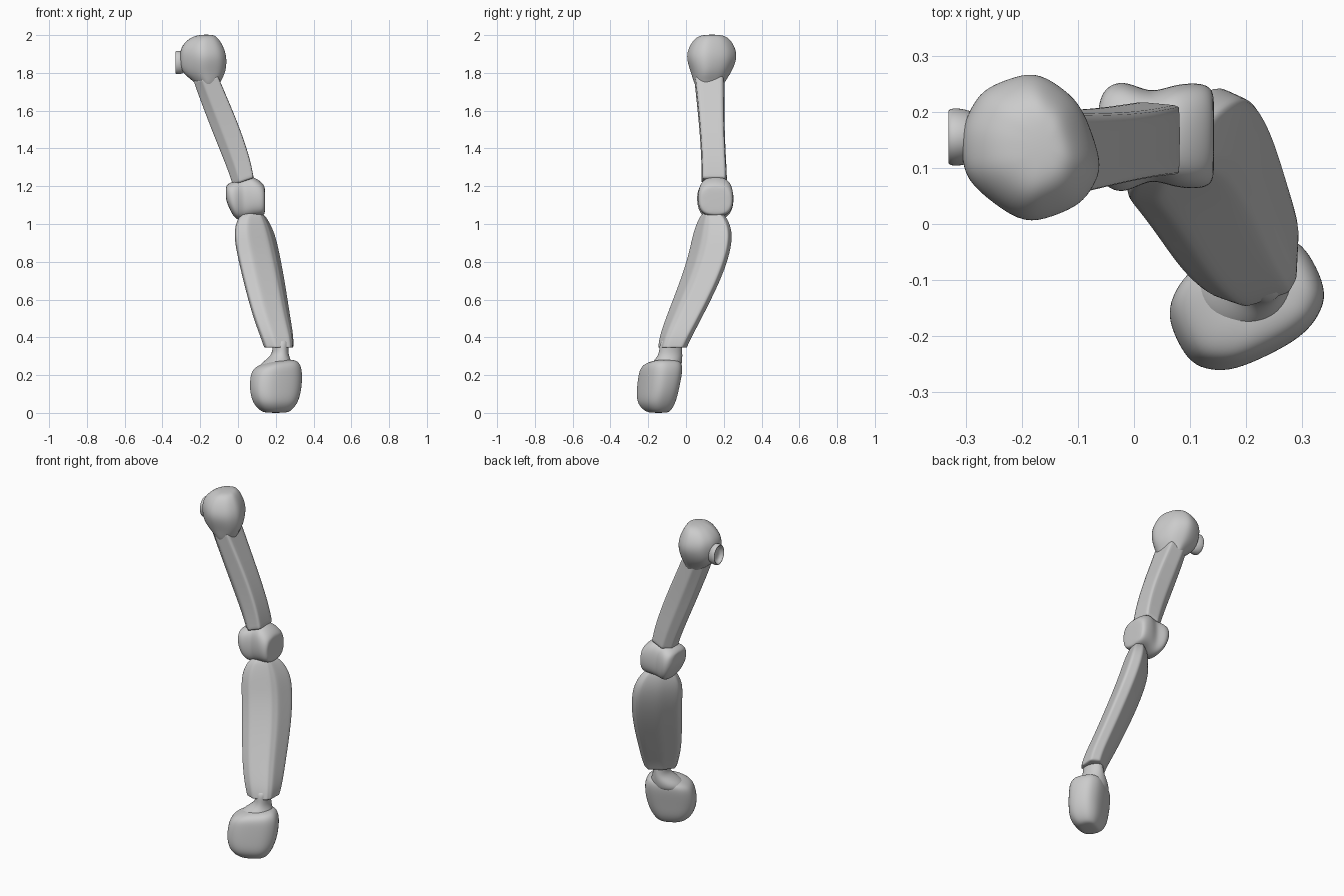
import bpy, bmesh, math
from mathutils import Vector

grey = bpy.data.materials.new("plain grey")
grey.diffuse_color = (0.6, 0.6, 0.6, 1)

# Unit cross-sections
ROUND = [(math.cos(math.pi * (i + .5) / 4), math.sin(math.pi * (i + .5) / 4)) for i in range(8)]
BALL = [(1, -.25), (.68, .6), (.05, 1), (-.72, .75), (-1, .25), (-.97, -.4), (-.1, -1), (.7, -.72)]
BLOCK = [(1, -.55), (1, .55), (.55, 1), (-.55, 1), (-1, .55), (-1, -.55), (-.55, -1), (.55, -1)]
BEAM = [(1, -.9), (1, .9), (-.3, 1), (-1, .45), (-1, -.45), (-.3, -1)]
BLADE = [(-1, .3), (-.75, -.45), (.05, -1), (.35, -.88), (1, -.05), (.85, .75), (0, 1), (-.8, .9)]


def fit(profile, crease):
    """Rescale a section so it keeps its full size once subdivided."""
    n = len(profile)
    p = [Vector(q) for q in profile]
    soft = [(4 * p[i] + p[i - 1] + p[(i + 1) % n]) / 6 for i in range(n)]
    kx = max(abs(v.x) for v in soft)
    ky = max(abs(v.y) for v in soft)
    return [(v.x / (kx + (1 - kx) * crease), v.y / (ky + (1 - ky) * crease)) for v in p]


def loft(name, profile, rings, axis="Z", angle=0, crease=0, end_crease=0):
    """Rings: (height, centre a, centre b, half a, half b, slope along a)."""
    bm = bmesh.new()
    ca, sa = math.cos(angle), math.sin(angle)
    pts = fit(profile, crease)
    loops = []
    for h, a, b, ra, rb, slope in rings:
        loop = []
        for u, v in pts:
            u, v = u * ra, v * rb
            da, db = u * ca - v * sa, u * sa + v * ca
            co = (a + da, b + db, h + slope * da)
            loop.append(bm.verts.new(co if axis == "Z" else (co[2], co[0], co[1])))
        loops.append(loop)
    n = len(pts)
    for lo, hi in zip(loops, loops[1:]):
        for i in range(n):
            bm.faces.new((lo[i], lo[(i + 1) % n], hi[(i + 1) % n], hi[i]))
    bm.faces.new(loops[0])
    bm.faces.new(loops[-1])
    layer = bm.edges.layers.float.new("crease_edge")
    for lo, hi in zip(loops, loops[1:]):
        for i in range(n):
            bm.edges.get((lo[i], hi[i]))[layer] = crease
    for loop in (loops[0], loops[-1]):
        for i in range(n):
            bm.edges.get((loop[i], loop[(i + 1) % n]))[layer] = end_crease
    bmesh.ops.recalc_face_normals(bm, faces=bm.faces)
    me = bpy.data.meshes.new(name)
    bm.to_mesh(me)
    bm.free()
    me.materials.append(grey)
    ob = bpy.data.objects.new(name, me)
    bpy.context.collection.objects.link(ob)
    sub = ob.modifiers.new("smooth", "SUBSURF")
    sub.levels = sub.render_levels = 3
    me.shade_smooth()
    return ob


# Shoulder ball, tapering into the arm
loft("shoulder", BALL, [
    (1.71, -.155, .125, .05, .065, 0), (1.755, -.16, .122, .068, .083, 0),
    (1.80, -.18, .132, .119, .106, 0), (1.88, -.18, .135, .126, .137, 0),
    (1.94, -.187, .136, .114, .121, 0), (1.99, -.178, .137, .072, .086, 0),
    (2.003, -.165, .137, .03, .04, 0)], crease=.25)

# Small hollow socket on the outer side of the shoulder
loft("shoulder_socket", ROUND, [
    (-.27, .155, 1.855, .035, .045, 0), (-.30, .155, 1.855, .046, .056, 0),
    (-.322, .155, 1.855, .048, .058, 0), (-.333, .155, 1.855, .044, .053, 0),
    (-.328, .155, 1.855, .036, .045, 0), (-.305, .155, 1.855, .03, .038, 0)], axis="X")

# Upper arm
loft("upper_arm", BEAM, [
    (1.77, -.17, .123, .062, .078, .2), (1.72, -.152, .126, .064, .075, .2),
    (1.50, -.063, .138, .069, .064, .2), (1.32, .004, .148, .060, .064, .3),
    (1.225, .028, .15, .053, .066, .33)], crease=.7, end_crease=.8)

# Elbow, two lobes joined by a waist
loft("elbow", BLOCK, [
    (-.064, .155, 1.165, .05, .03, 0), (-.053, .155, 1.155, .085, .055, 0),
    (-.015, .155, 1.125, .096, .10, 0), (.03, .157, 1.13, .07, .102, 0),
    (.07, .157, 1.148, .087, .104, 0), (.128, .157, 1.13, .09, .085, 0),
    (.143, .157, 1.125, .072, .066, 0)], axis="X", end_crease=.3)

# Forearm, flat at the back with a ridge in front
loft("forearm", BLADE, [
    (1.055, .085, .135, .06, .04, 0), (1.035, .085, .135, .09, .05, 0),
    (.96, .096, .132, .132, .066, 0), (.85, .118, .115, .137, .070, 0),
    (.70, .150, .065, .132, .070, 0), (.52, .187, -.015, .118, .067, 0),
    (.40, .220, -.067, .10, .066, 0), (.345, .228, -.081, .085, .062, 0)],
    angle=math.radians(45), crease=.45, end_crease=.8)

# Wrist flaring into the hand
loft("wrist", ROUND, [
    (.40, .228, -.08, .04, .055, 0), (.33, .225, -.08, .036, .056, 0),
    (.295, .22, -.085, .045, .062, 0), (.25, .20, -.11, .09, .08, 0),
    (.20, .20, -.12, .09, .07, 0)], angle=math.radians(15))

# Closed hand
loft("hand", BLOCK, [
    (.28, .225, -.105, .055, .06, .1), (.255, .207, -.128, .112, .090, .1),
    (.21, .203, -.135, .131, .093, .05), (.12, .199, -.150, .132, .088, 0),
    (.05, .197, -.158, .112, .083, 0), (.008, .20, -.15, .075, .055, 0),
    (.0, .20, -.145, .045, .035, 0)], angle=math.radians(26), crease=.2)
